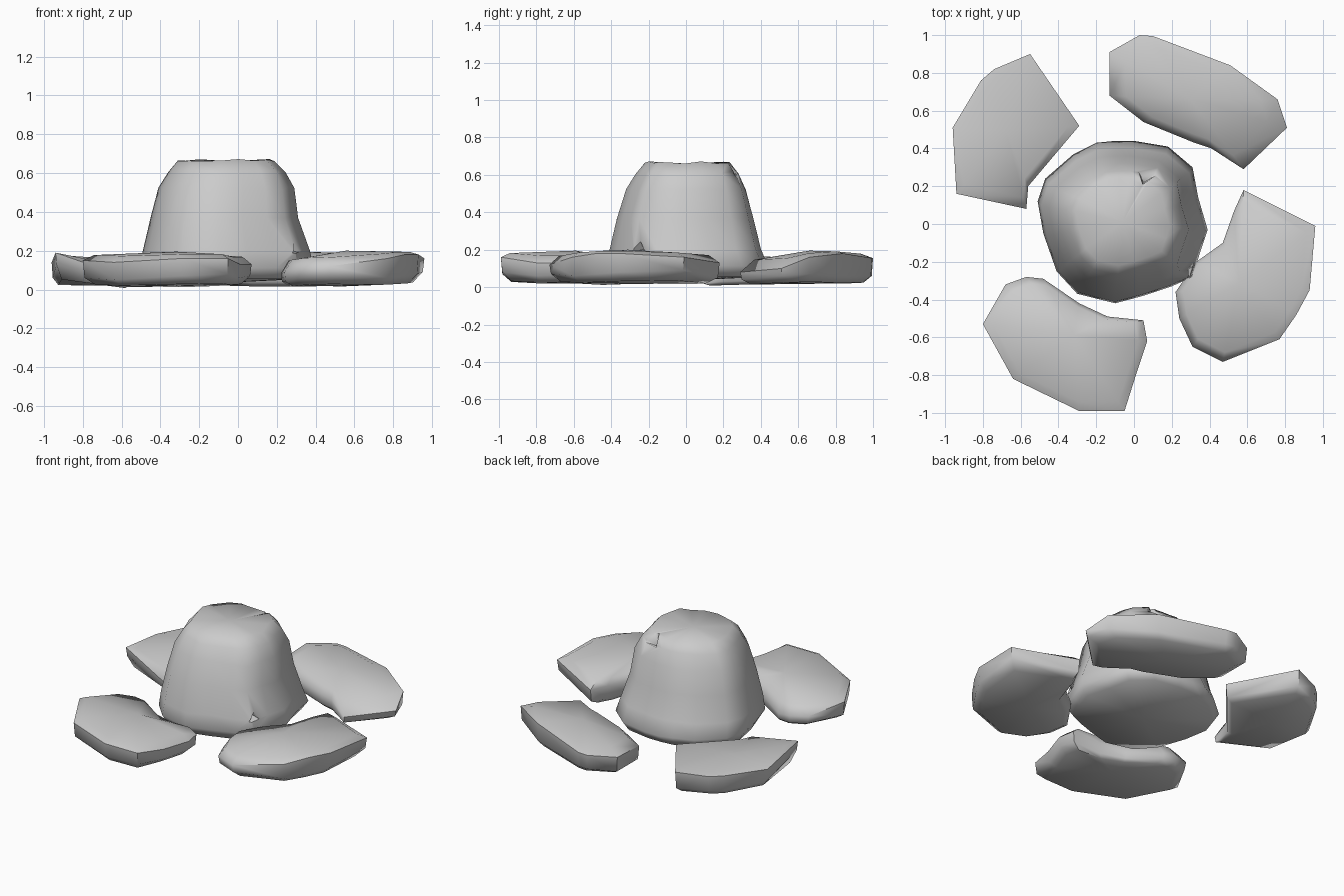
import bpy, bmesh, math, random
from mathutils import Vector

if "Cube" in bpy.data.objects:
    bpy.data.objects.remove(bpy.data.objects["Cube"])
random.seed(4)


def finish(name, bm, angle=55):
    bmesh.ops.recalc_face_normals(bm, faces=bm.faces)
    me = bpy.data.meshes.new(name)
    bm.to_mesh(me)
    bm.free()
    ob = bpy.data.objects.new(name, me)
    bpy.context.collection.objects.link(ob)
    bpy.ops.object.select_all(action='DESELECT')
    ob.select_set(True)
    bpy.context.view_layer.objects.active = ob
    bpy.ops.object.shade_smooth_by_angle(angle=math.radians(angle))
    return ob


def loft(rings, bottom, top):
    """Skin stacked rings of points and close both ends with a fan."""
    bm = bmesh.new()
    rows = [[bm.verts.new(p) for p in r] for r in rings]
    n = len(rows[0])
    for a, b in zip(rows, rows[1:]):
        for i in range(n):
            j = (i + 1) % n
            bm.faces.new((a[i], a[j], b[j], b[i]))
    for row, tip in ((rows[0], bottom), (rows[-1], top)):
        c = bm.verts.new(tip)
        for i in range(n):
            bm.faces.new((row[i], row[(i + 1) % n], c))
    return bm


def slab(name, pts, inset, under, crown):
    """Chipped flat stone: pts are (x, y, low edge z, high edge z)."""
    n = len(pts)
    cx = sum(p[0] for p in pts) / n
    cy = sum(p[1] for p in pts) / n

    def ring(s, zf):
        return [(cx + (x - cx) * s, cy + (y - cy) * s, zf(lo, hi))
                for x, y, lo, hi in pts]

    rings = [ring(under, lambda lo, hi: 0.4 * lo),
             ring(0.98, lambda lo, hi: lo),
             ring(1.0, lambda lo, hi: hi),
             ring(inset, lambda lo, hi: 0.45 * hi + 0.55 * crown)]
    return finish(name, loft(rings, (cx, cy, 0.02), (cx, cy, crown - 0.005)))


# Flat stones around the middle
slab("back_left_stone", [
    (-.55, .90, .05, .16), (-.74, .82, .05, .15), (-.81, .76, .05, .15),
    (-.96, .51, .06, .14), (-.94, .16, .13, .19), (-.57, .08, .02, .06),
    (-.56, .20, .03, .10), (-.29, .52, .04, .13)], .85, .88, .165)

slab("back_right_stone", [
    (-.13, .91, .05, .15), (.03, 1.0, .06, .155), (.10, .995, .06, .155),
    (.51, .84, .06, .18), (.76, .66, .07, .16), (.81, .51, .06, .10),
    (.58, .29, .04, .08), (.41, .40, .05, .11), (.32, .43, .04, .11),
    (.05, .54, .04, .11), (-.13, .68, .05, .14)], .80, .85, .20)

slab("front_right_stone", [
    (.58, .18, .05, .13), (.96, -.01, .09, .16), (.93, -.35, .08, .18),
    (.86, -.48, .07, .18), (.77, -.61, .06, .16), (.47, -.73, .07, .12),
    (.31, -.65, .06, .11), (.24, -.50, .04, .09), (.22, -.36, .04, .08),
    (.33, -.20, .04, .09), (.47, -.10, .05, .12), (.53, .07, .04, .13)],
    .88, .85, .205)

slab("front_left_stone", [
    (-.80, -.53, .06, .15), (-.68, -.32, .05, .10), (-.57, -.28, .04, .09),
    (-.48, -.29, .04, .08), (-.29, -.42, .03, .08), (-.14, -.49, .04, .11),
    (.05, -.51, .06, .13), (.07, -.62, .07, .13), (.01, -.80, .06, .13),
    (-.05, -.99, .08, .16), (-.29, -.99, .07, .16), (-.64, -.82, .05, .14)],
    .88, .86, .20)

# Tall domed boulder, lofted from one outline fitted to each level's box
outline = [(-.20, .43), (-.10, .44), (0, .44), (.18, .41), (.31, .30), (.34, .14),
           (.39, -.03), (.35, -.15), (.31, -.28), (.20, -.33), (.05, -.38),
           (-.10, -.42), (-.30, -.37), (-.41, -.25), (-.48, -.05), (-.51, .12),
           (-.47, .24), (-.32, .37)]
levels = [  # z, x min, x max, y min, y max
    (.055, -.475, .345, -.39, .41), (.11, -.51, .39, -.42, .44),
    (.20, -.49, .37, -.41, .40), (.37, -.45, .31, -.37, .36),
    (.52, -.41, .29, -.32, .32), (.61, -.36, .245, -.27, .28),
    (.665, -.31, .19, -.22, .24)]
rings = []
for k, (z, x0, x1, y0, y1) in enumerate(levels):
    j = .007 if k else 0
    rings.append([(x0 + (x + .51) / .90 * (x1 - x0), y0 + (y + .42) / .86 * (y1 - y0),
                   z + random.uniform(-j, j)) for x, y in outline])
boulder = finish("domed_boulder", loft(rings, (-.06, .01, .035), (-.06, .01, .66)), 65)


# Small three-sided chips cut into the boulder
def chip(name, loc, normal, r, depth):
    bm = bmesh.new()
    bmesh.ops.create_cone(bm, cap_ends=True, segments=3, radius1=0.004, radius2=r, depth=depth)
    cutter = finish(name, bm)
    cutter.location = loc
    cutter.rotation_mode = 'QUATERNION'
    cutter.rotation_quaternion = Vector(normal).to_track_quat('Z', 'Y')
    cutter.hide_render = True
    cutter.hide_set(True)
    mod = boulder.modifiers.new(name, 'BOOLEAN')
    mod.operation = 'DIFFERENCE'
    mod.solver = 'EXACT'
    mod.object = cutter


chip("top_chip_cutter", (.06, .25, .62), (.2, .6, .8), .10, .10)
chip("side_chip_cutter", (.30, -.25, .21), (.8, -.6, .1), .08, .10)
